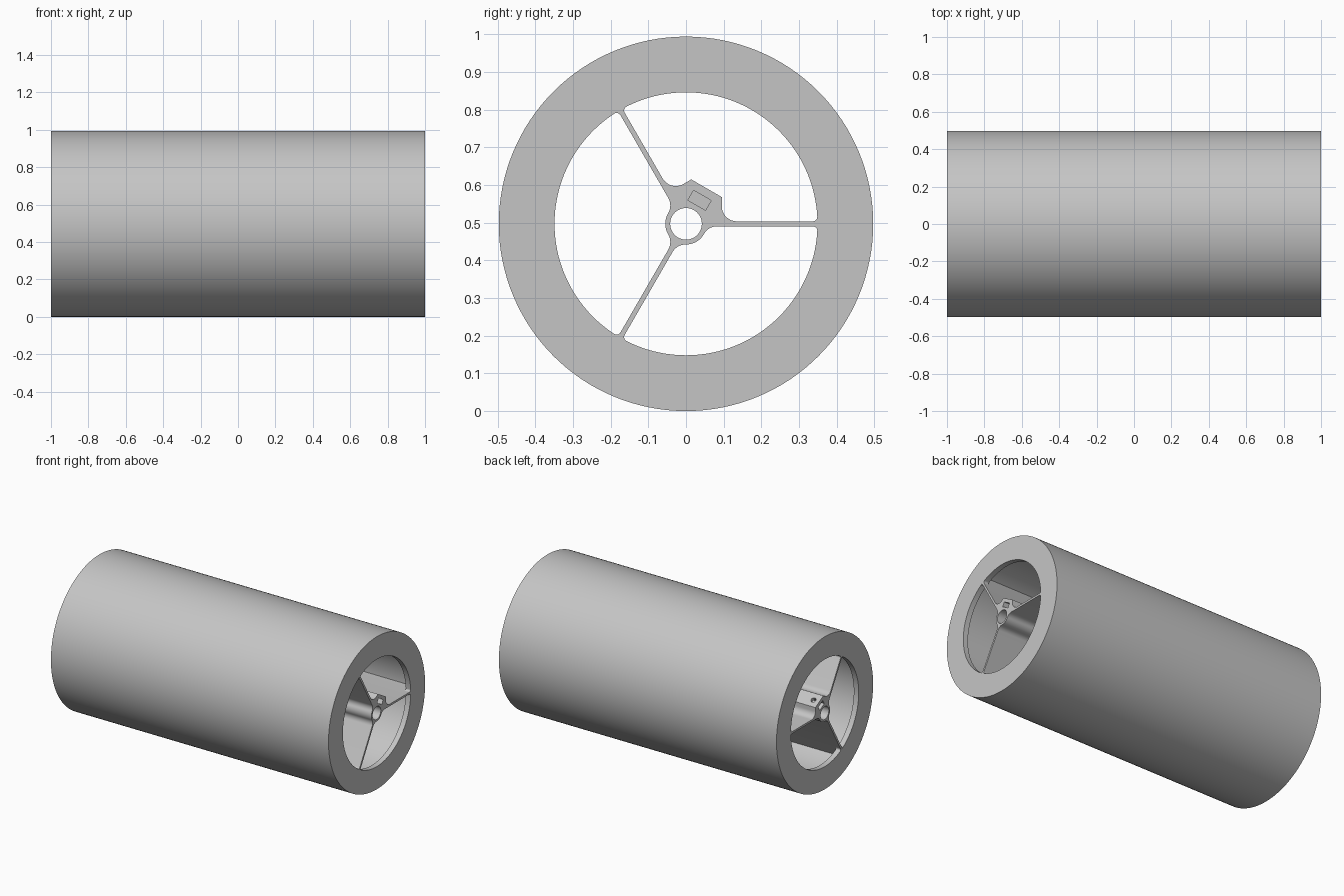
import bpy, bmesh
from math import sin, cos, pi, radians, sqrt, atan2
from mathutils import Matrix, Vector

cube = bpy.data.objects.get("Cube")
if cube:
    bpy.data.objects.remove(cube, do_unlink=True)

RADIUS = 0.497      # outside of the drum
OPENING = 0.349     # opening in each end
INNER = 0.42        # wall behind the end lips
LIP = 0.035         # lip thickness
SPOKE = 0.0065      # half the spoke thickness
HUB = 0.055
FILLET = 0.04

grey = bpy.data.materials.new("plain grey")
grey.use_nodes = True
colour = (0.56, 0.56, 0.56, 1)
grey.diffuse_color = colour
grey.node_tree.nodes["Principled BSDF"].inputs["Base Color"].default_value = colour


def add_object(name, bm):
    bmesh.ops.recalc_face_normals(bm, faces=bm.faces)
    mesh = bpy.data.meshes.new(name)
    bm.to_mesh(mesh)
    bm.free()
    mesh.materials.append(grey)
    obj = bpy.data.objects.new(name, mesh)
    obj.location.z = RADIUS
    bpy.context.collection.objects.link(obj)
    return obj


def select(obj):
    bpy.ops.object.select_all(action="DESELECT")
    obj.select_set(True)
    bpy.context.view_layer.objects.active = obj


def smooth(obj):
    select(obj)
    bpy.ops.object.shade_smooth_by_angle(angle=radians(30))


def extrude(bm, outline, x0, x1):
    """Prism along x from a (y, z) outline."""
    face = bm.faces.new([bm.verts.new((x0, y, z)) for y, z in outline])
    new = bmesh.ops.extrude_face_region(bm, geom=[face])["geom"]
    verts = [g for g in new if isinstance(g, bmesh.types.BMVert)]
    bmesh.ops.translate(bm, verts=verts, vec=(x1 - x0, 0, 0))


def arc(cy, cz, r, a0, a1, n=8):
    return [(cy + r * cos(a0 + (a1 - a0) * i / n),
             cz + r * sin(a0 + (a1 - a0) * i / n)) for i in range(n + 1)]


def turn(points, a):
    return [(y * cos(a) - z * sin(a), y * sin(a) + z * cos(a)) for y, z in points]


def mirrored(points):
    """Reflect across the 60 degree line, in reverse order."""
    c, s = cos(radians(120)), sin(radians(120))
    return [(y * c + z * s, y * s - z * c) for y, z in reversed(points)]


# Drum: a turned profile with a lip at each end
bm = bmesh.new()
profile = [(1, RADIUS), (1, OPENING), (1 - LIP, OPENING), (1 - LIP, INNER)]
profile += [(-x, r) for x, r in reversed(profile)]
ring = [bm.verts.new((x, 0, r)) for x, r in profile]
edges = [bm.edges.new((ring[i], ring[(i + 1) % len(ring)])) for i in range(len(ring))]
bmesh.ops.spin(bm, geom=ring + edges, cent=(0, 0, 0), axis=(1, 0, 0),
               angle=2 * pi, steps=128, use_merge=True)
bmesh.ops.remove_doubles(bm, verts=bm.verts, dist=1e-5)
smooth(add_object("drum", bm))

# Hub and three spokes: one filleted section, with a boss between two spokes
fz = SPOKE + FILLET
fy = sqrt((HUB + FILLET) ** 2 - fz ** 2)
lean = atan2(fz, fy)
plain = arc(fy, fz, FILLET, 1.5 * pi, pi + lean) + arc(0, 0, HUB, lean, pi / 3, 5)[1:]
boss = arc(0.135, fz, FILLET, 1.5 * pi, pi) + [(0.095, 0.071)]
tip = (INNER + 0.01, SPOKE)
outline = []
for k, half in enumerate((boss, plain, plain)):
    half = [tip] + half
    outline += turn(half + mirrored(half), k * radians(120))
bm = bmesh.new()
extrude(bm, outline, -0.9995, 0.9995)
bmesh.ops.remove_doubles(bm, verts=bm.verts, dist=1e-5)
spider = add_object("hub_and_spokes", bm)


def cut(bm):
    cutter = add_object("cutter", bm)
    cutter.hide_render = True
    select(spider)
    mod = spider.modifiers.new("cut", "BOOLEAN")
    mod.operation = "DIFFERENCE"
    mod.solver = "EXACT"
    mod.object = cutter
    bpy.ops.object.modifier_apply(modifier=mod.name)
    bpy.data.objects.remove(cutter, do_unlink=True)


# Shaft bore
bm = bmesh.new()
extrude(bm, arc(0, 0, 0.042, 0, 2 * pi, 48)[:-1], -1.1, 1.1)
cut(bm)

# Nut pocket and screw hole at both ends of the boss
for side in (-1, 1):
    bm = bmesh.new()
    pocket = [(0.057, -0.027), (0.087, -0.027), (0.087, 0.027), (0.057, 0.027)]
    extrude(bm, turn(pocket, pi / 3), side * 0.92, side * 1.1)
    cut(bm)
    bm = bmesh.new()
    place = (Matrix.Translation(Vector((side * 0.957, 0.04, 0.04 * sqrt(3))))
             @ Matrix.Rotation(-pi / 6, 4, "X"))
    bmesh.ops.create_cone(bm, cap_ends=True, segments=24, radius1=0.016,
                          radius2=0.016, depth=0.1, matrix=place)
    cut(bm)
smooth(spider)

# Small rounded corners where the spokes meet the lips
r = 0.012
cz = SPOKE + r
cy = sqrt((OPENING - r) ** 2 - cz ** 2)
curve = arc(cy, cz, r, -pi / 2, atan2(cz, cy), 6)
corner = curve + [(OPENING + 0.006, cz), (OPENING + 0.006, 0.004), (cy, 0.004)]
bm = bmesh.new()
for k in range(3):
    for flip in (1, -1):
        shape = turn([(y, z * flip) for y, z in corner], k * radians(120))
        for side in (-1, 1):
            extrude(bm, shape, side * (1 - LIP), side * 0.999)
smooth(add_object("spoke_corners", bm))
